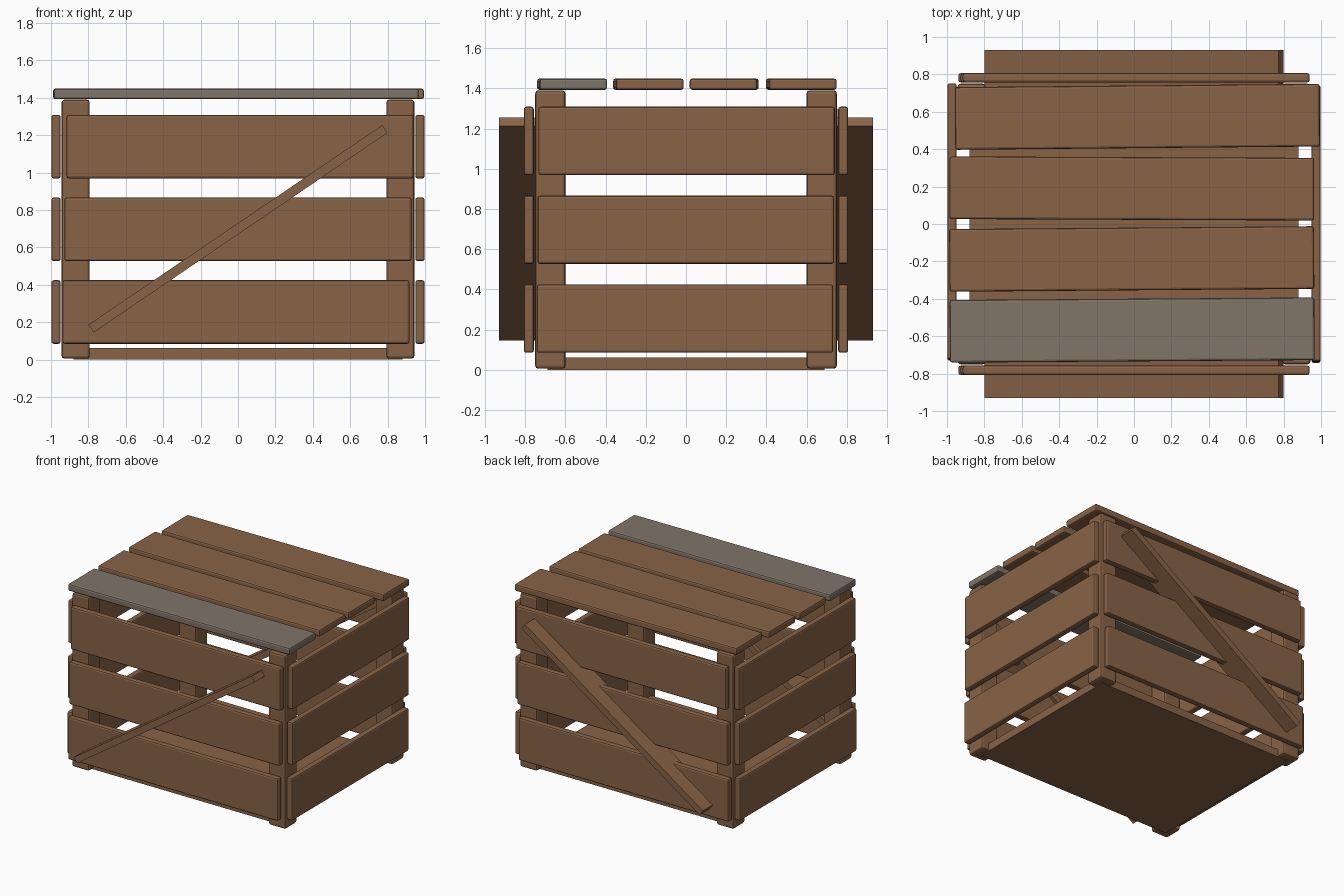
import bpy, math

if "Cube" in bpy.data.objects:
    bpy.data.objects.remove(bpy.data.objects["Cube"])


def material(name, rgb):
    m = bpy.data.materials.new(name)
    m.diffuse_color = (*rgb, 1.0)
    m.use_nodes = True
    m.node_tree.nodes["Principled BSDF"].inputs["Base Color"].default_value = m.diffuse_color
    return m


brown = material("brown_wood", (0.25, 0.126, 0.062))
grey = material("weathered_wood", (0.215, 0.178, 0.138))


def board(name, size, loc, rot=(0, 0, 0), bevel=0.0, mat=brown):
    bpy.ops.mesh.primitive_cube_add(size=1, location=loc, rotation=rot)
    ob = bpy.context.object
    ob.name = name
    ob.scale = size
    bpy.ops.object.transform_apply(location=False, rotation=False, scale=True)
    ob.data.materials.append(mat)
    if bevel:
        b = ob.modifiers.new("edge_bevel", 'BEVEL')
        b.width = bevel
        b.segments = 2
    return ob


# floor panel
board("floor_panel", (1.76, 1.38, 0.062), (0, 0, 0.031))

# corner posts
for sx in (-1, 1):
    for sy in (-1, 1):
        board("corner_post", (0.15, 0.15, 1.385), (sx * 0.868, sy * 0.675, 0.698), bevel=0.015)

# wall slats, three per side with slight sideways offsets
for i, z in enumerate((0.255, 0.697, 1.139)):
    shift = (i - 1) * 0.011
    for sy, wall in ((-1, "front"), (1, "back")):
        board(wall + "_slat", (1.855, 0.05, 0.34), (shift, sy * 0.782, z), bevel=0.012)
    for sx, wall in ((-1, "left"), (1, "right")):
        board(wall + "_slat", (0.05, 1.475, 0.34),
              (sx * 0.973, 0.004 * (i - 1) - sx * 0.006 + 0.005, z), bevel=0.012)

# lid planks, slightly skewed; the front one is weathered
lid = ((-0.010, -0.567, 0.007, grey), (-0.012, -0.187, 0.008, brown),
       (-0.012, 0.190, -0.004, brown), (0.018, 0.573, 0.009, brown))
for x, y, turn, mat in lid:
    board("lid_plank", (1.95, 0.335, 0.056), (x, y, 1.421), (0, 0, turn), 0.012, mat)

# diagonal braces, set edge-on through the front and back slats
for sy, wall in ((-1, "front"), (1, "back")):
    board(wall + "_brace", (1.90, 0.2, 0.05), (0, sy * 0.83, 0.70),
          (0, -math.radians(34.2), 0))
